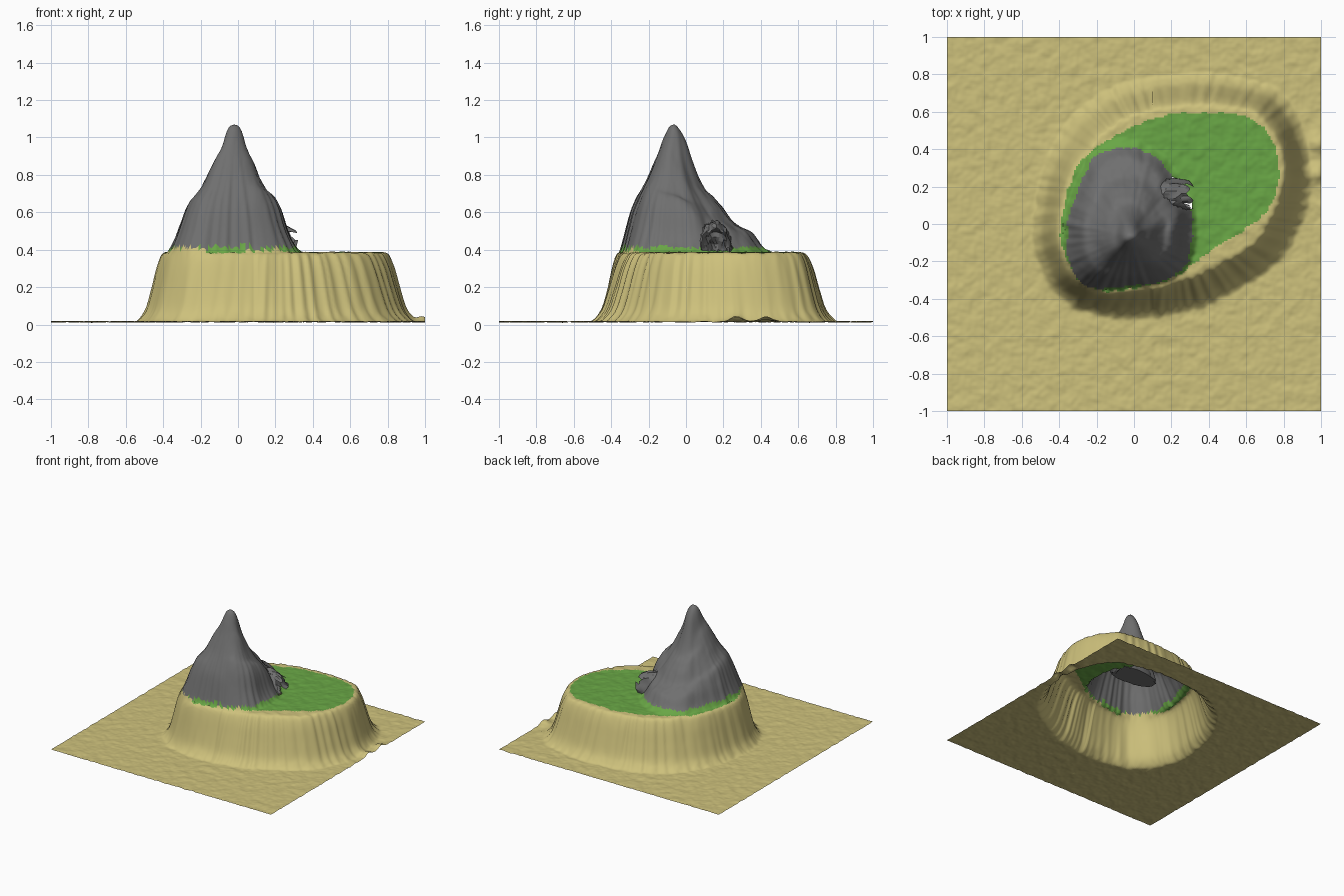
import bpy, bmesh, math
from mathutils import Vector, noise

cube = bpy.data.objects.get("Cube")
if cube:
    bpy.data.objects.remove(cube)


def material(name, color):
    mat = bpy.data.materials.new(name)
    mat.use_nodes = True
    mat.diffuse_color = (*color, 1)
    mat.node_tree.nodes["Principled BSDF"].inputs["Base Color"].default_value = (*color, 1)
    return mat


SAND, GRASS, ROCK = range(3)
MATERIALS = [material("sand", (0.61, 0.53, 0.2)),
             material("grass", (0.14, 0.38, 0.06)),
             material("rock", (0.16, 0.16, 0.16))]


def spline(values, t, cyclic):
    """Smooth curve through evenly spaced values, t in value steps."""
    n = len(values)
    i = math.floor(t)
    f = t - i

    def at(k):
        return values[k % n if cyclic else min(max(k, 0), n - 1)]
    a, b, c, d = (at(i + k) for k in (-1, 0, 1, 2))
    return b + f / 2 * (c - a + f * (2*a - 5*b + 4*c - d + f * (3*(b - c) + d - a)))


def around(values, angle):
    return spline(values, angle / math.tau * len(values) % len(values), True)


def rough(x, y, scale, seed=0):
    return noise.noise(Vector((x * scale, y * scale, seed)))


# Outlines as radii at equal angles, counter-clockwise from +x
PLATEAU = Vector((0.2, 0.12))
FOOT = [.74, .79, .83, .73, .68, .69, .70, .71, .73, .79, .78, .68, .61, .59, .61, .68]
MEADOW = [.54, .62, .62, .51, .47, .45, .47, .53, .57, .63, .64, .50, .41, .35, .34, .41]
PEAK = Vector((-0.02, -0.06))
MOUNTAIN = [.36, .39, .39, .47, .52, .50, .41, .37, .36, .37, .38, .32, .28, .29, .33, .36]

# Height profiles: cliff from rim to foot, mountain from peak to base per side
CLIFF = [.385, .37, .30, .19, .09, .04, .015]
FLANKS = [[1.07, 1.04, .92, .845, .76, .70, .675, .61, .49, .42, .385],
          [1.07, 1.0, .85, .73, .68, .62, .55, .515, .485, .42, .385],
          [1.07, 1.04, .92, .86, .79, .72, .67, .63, .54, .445, .385],
          [1.07, 1.055, 1.0, .92, .855, .79, .73, .67, .60, .49, .385]]
TOP = CLIFF[0]

# Cave ellipsoid
CAVE = Vector((0.15, 0.15, 0.385))
CAVE_SIZE = Vector((0.22, 0.1, 0.165))


def polar(x, y, centre):
    d = Vector((x, y)) - centre
    return d.length, math.atan2(d.y, d.x)


def height(x, y):
    r, a = polar(x, y, PLATEAU)
    # Vertical grooves come from noise that varies with the angle only
    groove = rough(math.cos(a), math.sin(a), 14, 3) * 0.016
    foot = around(FOOT, a) + groove
    rim = max(around(MEADOW, a), foot - 0.2)
    t = min(max((r - rim) / (foot - rim), 0), 1)
    if x < 0.1:
        t **= 0.85
    z = spline(CLIFF, t * (len(CLIFF) - 1), False)
    z += rough(x, y, 16) * 0.005 + rough(x, y, 40, 5) * 0.003
    # Mountain on top of the plateau
    r, a = polar(x, y, PEAK)
    s = r / (around(MOUNTAIN, a) + rough(math.cos(a), math.sin(a), 9, 7) * 0.012)
    if s < 1:
        side = [spline(p, s * (len(p) - 1), False) for p in FLANKS]
        z += around(side, a) - TOP + rough(x, y, 14, 9) * 0.012 * s
    # Low dunes along the left edge
    for dx, dy in ((0.98, 0.27), (0.98, 0.43)):
        z += 0.03 * math.exp(-((x - dx) ** 2 + (y - dy) ** 2) / 0.002)
    return max(z, 0.0)


def in_cave(p):
    q = p - CAVE
    return sum((q[i] / CAVE_SIZE[i]) ** 2 for i in range(3)) < 1


def face_material(c):
    if c.z > 0.415 + rough(c.x, c.y, 12, 11) * 0.02:
        return ROCK
    r, a = polar(c.x, c.y, PLATEAU)
    return GRASS if r < around(MEADOW, a) + rough(c.x, c.y, 25, 2) * 0.015 else SAND


def add_object(name, bm):
    mesh = bpy.data.meshes.new(name)
    bm.to_mesh(mesh)
    bm.free()
    obj = bpy.data.objects.new(name, mesh)
    bpy.context.collection.objects.link(obj)
    for mat in MATERIALS:
        mesh.materials.append(mat)
    return obj


def smooth(obj, degrees):
    bpy.ops.object.select_all(action="DESELECT")
    obj.select_set(True)
    bpy.context.view_layer.objects.active = obj
    bpy.ops.object.shade_smooth_by_angle(angle=math.radians(degrees))


# Island terrain: one open sheet, with an opening for the cave mouth
bm = bmesh.new()
bmesh.ops.create_grid(bm, x_segments=200, y_segments=200, size=1)
for v in bm.verts:
    v.co.z = height(v.co.x, v.co.y)
opening = []
for f in bm.faces:
    c = f.calc_center_median()
    f.material_index = face_material(c)
    if c.x > 0.15 and c.z > 0.395 and in_cave(c):
        opening.append(f)
bmesh.ops.delete(bm, geom=opening, context="FACES")
smooth(add_object("island_terrain", bm), 50)

# Cave chamber: rough hollow dome with a flat floor, open towards +x
bm = bmesh.new()
bmesh.ops.create_icosphere(bm, subdivisions=4, radius=1)
for v in bm.verts:
    n = v.co.copy()
    n *= 1 + 0.12 * noise.noise(n * 4)
    v.co = CAVE + Vector(n[i] * CAVE_SIZE[i] for i in range(3))
    v.co.z = max(v.co.z, TOP - 0.004)
mouth = [f for f in bm.faces if f.calc_center_median().x
         > 0.29 + 0.05 * noise.noise(f.calc_center_median() * 20)]
bmesh.ops.delete(bm, geom=mouth, context="FACES")
for f in bm.faces:
    f.material_index = ROCK
smooth(add_object("cave_chamber", bm), 20)
